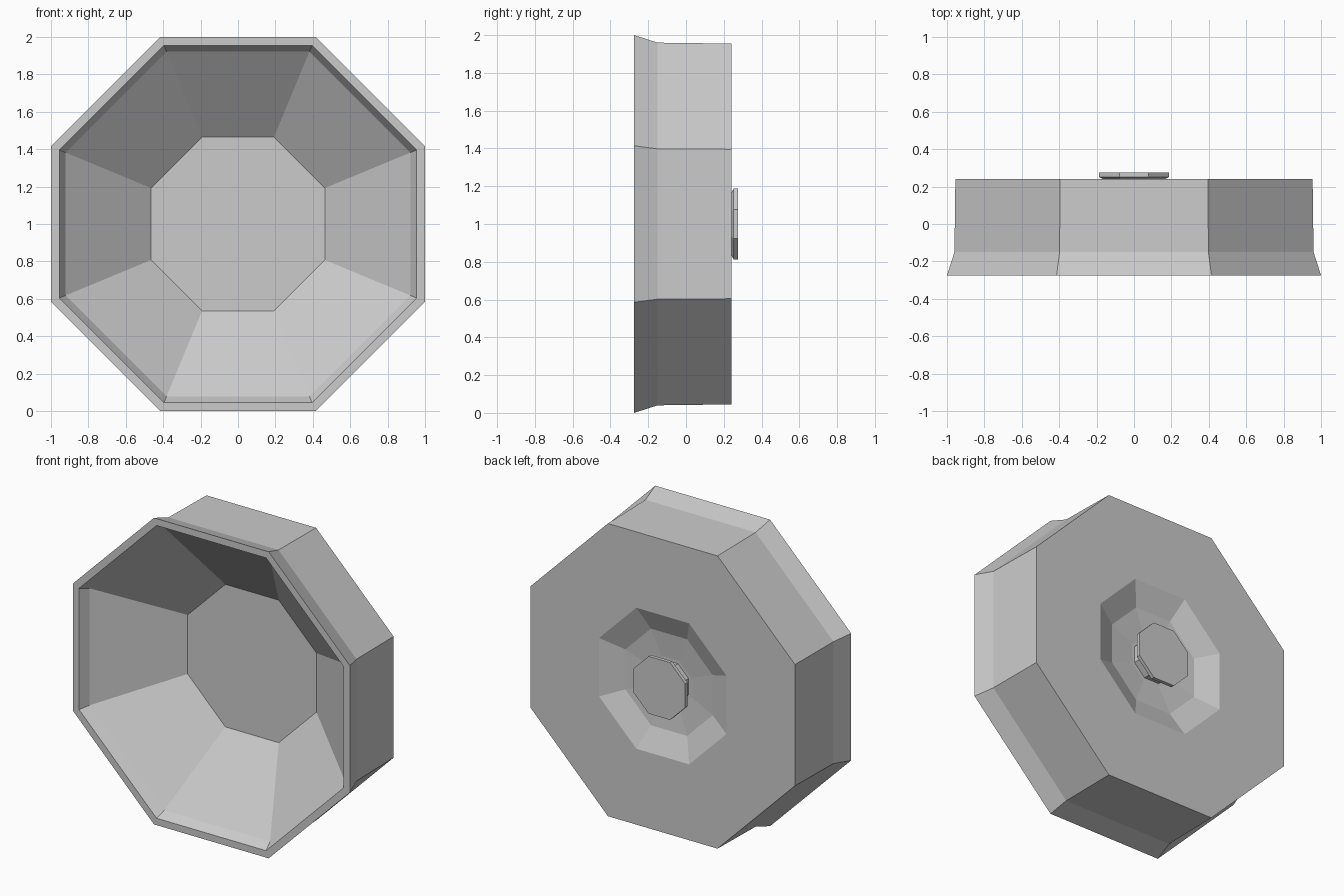
import bpy, bmesh, math
from mathutils import Matrix

cube = bpy.data.objects.get("Cube")
if cube:
    bpy.data.objects.remove(cube)

SIDES = 8
CORNER = 1 / math.cos(math.pi / SIDES)  # apothem to corner radius


def make_material(name, color):
    mat = bpy.data.materials.new(name)
    mat.use_nodes = True
    mat.diffuse_color = color
    mat.node_tree.nodes["Principled BSDF"].inputs["Base Color"].default_value = color
    return mat


def lathe(name, profile, mat):
    """Turn an (apothem, y) profile about the y axis and cap both ends."""
    bm = bmesh.new()
    rings = []
    for apothem, y in profile:
        ring = []
        for i in range(SIDES):
            a = (i + 0.5) * math.tau / SIDES
            r = apothem * CORNER
            ring.append(bm.verts.new((r * math.cos(a), y, r * math.sin(a))))
        rings.append(ring)
    for a, b in zip(rings, rings[1:]):
        for i in range(SIDES):
            j = (i + 1) % SIDES
            bm.faces.new((a[i], a[j], b[j], b[i]))
    bm.faces.new(rings[0])
    bm.faces.new(rings[-1])
    bmesh.ops.recalc_face_normals(bm, faces=bm.faces)
    bmesh.ops.transform(bm, matrix=Matrix.Translation((0, 0, 1)), verts=bm.verts)
    mesh = bpy.data.meshes.new(name)
    bm.to_mesh(mesh)
    bm.free()
    mesh.materials.append(mat)
    obj = bpy.data.objects.new(name, mesh)
    bpy.context.collection.objects.link(obj)
    return obj


grey = make_material("light grey", (0.6, 0.6, 0.6, 1))

# Dished body: bowl floor, bowl wall, lip, flared rim, side, back, back recess
lathe("dish_body", [
    (0.465, 0.145), (0.922, -0.215), (0.955, -0.275), (1.0, -0.275),
    (0.96, -0.15), (0.955, 0.24), (0.46, 0.24), (0.315, 0.175), (0.15, 0.16),
], grey)

# Hub button: stem rising from the recess, chamfered disc on top
lathe("hub_button", [
    (0.13, 0.155), (0.13, 0.24), (0.165, 0.24), (0.187, 0.252), (0.187, 0.275),
], grey)
